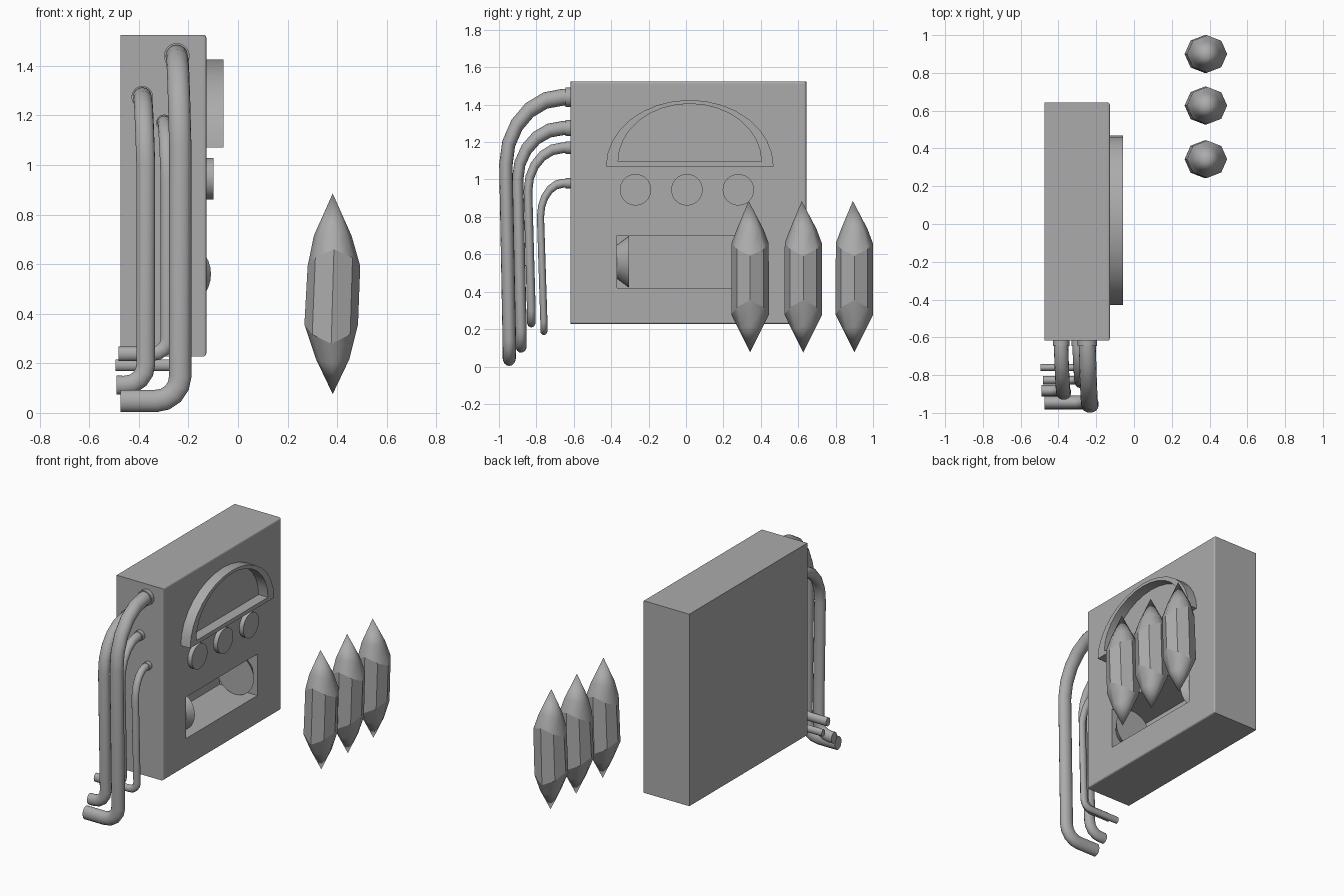
import bpy, bmesh
from math import cos, sin, pi, radians
from mathutils import Matrix, Vector

cube = bpy.data.objects.get("Cube")
if cube:
    bpy.data.objects.remove(cube, do_unlink=True)

SHADE = (0.41, 0.41, 0.41, 1)
grey = bpy.data.materials.new("plain_grey")
grey.use_nodes = True
grey.diffuse_color = SHADE
grey.node_tree.nodes["Principled BSDF"].inputs["Base Color"].default_value = SHADE

FACE_X = -0.128  # panel face of the housing
SIDE_Y = -0.617  # wall carrying the pipes


def select_only(obj):
    bpy.ops.object.select_all(action='DESELECT')
    obj.select_set(True)
    bpy.context.view_layer.objects.active = obj


def add_object(name, bm, smooth=None):
    bmesh.ops.recalc_face_normals(bm, faces=bm.faces[:])
    mesh = bpy.data.meshes.new(name)
    bm.to_mesh(mesh)
    bm.free()
    obj = bpy.data.objects.new(name, mesh)
    bpy.context.collection.objects.link(obj)
    mesh.materials.append(grey)
    if smooth:
        select_only(obj)
        bpy.ops.object.shade_smooth_by_angle(angle=radians(smooth))
    return obj


def box(low, high):
    bm = bmesh.new()
    bmesh.ops.create_cube(bm, size=1)
    low, high = Vector(low), Vector(high)
    for v in bm.verts:
        v.co = (low + high) / 2 + v.co * (high - low)
    return bm


def cylinder(name, centre, axis, r1, r2, depth, sides=32):
    bm = bmesh.new()
    turn = Vector((0, 0, 1)).rotation_difference(Vector(axis)).to_matrix().to_4x4()
    bmesh.ops.create_cone(bm, cap_ends=True, segments=sides, radius1=r1, radius2=r2,
                          depth=depth, matrix=Matrix.Translation(centre) @ turn)
    return add_object(name, bm, 30)


# Housing with a softened front rim and a recessed tray
bm = box((-0.475, SIDE_Y, 0.228), (FACE_X, 0.643, 1.525))
rim = [e for e in bm.edges if all(v.co.x > FACE_X - 0.01 for v in e.verts)]
bmesh.ops.bevel(bm, geom=rim, offset=0.011, segments=3, profile=0.5, affect='EDGES')
housing = add_object("housing", bm)
cutter = add_object("tray_cutter", box((-0.41, -0.37, 0.42), (0, 0.39, 0.70)))
cutter.hide_render = True
cut = housing.modifiers.new("tray", 'BOOLEAN')
cut.operation = 'DIFFERENCE'
cut.object = cutter
cut.solver = 'EXACT'
select_only(housing)
bpy.ops.object.modifier_apply(modifier=cut.name)
bpy.data.objects.remove(cutter, do_unlink=True)

# Flared cups at both ends of the tray
for name, y, way in (("tray_cup_near", -0.3375, 1), ("tray_cup_far", 0.3575, -1)):
    cylinder(name, (-0.248, y, 0.56), (0, way, 0), 0.09, 0.139, 0.065)

# Row of round buttons
for i, y in enumerate((-0.27, 0.005, 0.28)):
    cylinder(f"button_{i + 1}", (FACE_X + 0.01, y, 0.945), (1, 0, 0), 0.084, 0.084, 0.04)


# Half-round gauge frame
def arch(half_width, base, height, steps=16):
    return [(0.02 + half_width * cos(pi * i / steps), base + height * sin(pi * i / steps))
            for i in range(steps + 1)]


bm = bmesh.new()
outer, inner = arch(0.448, 1.07, 0.355), arch(0.383, 1.097, 0.308)
loops = [[bm.verts.new((x, y, z)) for y, z in pts]
         for x, pts in ((FACE_X - 0.01, outer), (-0.058, outer), (-0.058, inner), (FACE_X - 0.01, inner))]
count = len(outer)
for a, b in zip(loops, loops[1:] + loops[:1]):
    for i in range(count):
        j = (i + 1) % count
        bm.faces.new((a[i], a[j], b[j], b[i]))
add_object("gauge_frame", bm, 30)


# Pipes: out of the wall, down, then sideways; slightly flattened front to back
FLAT = 0.8


def pipe(name, x, y, top, bend, bottom, end, r):
    elbow = 2.2 * r
    lean = 0.014
    start = SIDE_Y - 0.04
    path = [(x - lean, SIDE_Y + 0.03, top)]
    for i in range(6):
        a = pi / 2 * i / 5
        path.append((x - lean + lean * i / 5, start + (y - start) * sin(a), bend + (top - bend) * cos(a)))
    low_y = y + 0.018
    for i in range(5):
        a = pi / 2 * i / 4
        path.append((x - elbow * (1 - cos(a)), low_y, bottom + elbow * (1 - sin(a))))
    path.append((end, low_y, bottom))
    curve = bpy.data.curves.new(name, 'CURVE')
    curve.dimensions = '3D'
    curve.bevel_depth = r
    curve.bevel_resolution = 6
    curve.use_fill_caps = True
    spline = curve.splines.new('POLY')
    spline.points.add(len(path) - 1)
    for point, (px, py, pz) in zip(spline.points, path):
        point.co = (px, py / FLAT, pz, 1)
    curve.materials.append(grey)
    obj = bpy.data.objects.new(name, curve)
    obj.scale.y = FLAT
    bpy.context.collection.objects.link(obj)
    select_only(obj)
    bpy.ops.object.convert(target='MESH')
    bpy.ops.object.shade_smooth_by_angle(angle=radians(50))
    # Collar where the pipe meets the wall
    cylinder(name + "_collar", (x - lean, SIDE_Y - 0.008, top), (0, 1, 0), 1.15 * r, 1.15 * r, 0.04, 24)


pipe("pipe_large", -0.233, -0.963, 1.44, 1.08, 0.048, -0.475, 0.045)
pipe("pipe_medium", -0.372, -0.9, 1.275, 1.0, 0.112, -0.49, 0.038)
pipe("pipe_small", -0.283, -0.845, 1.17, 0.94, 0.238, -0.483, 0.029)
pipe("pipe_thin", -0.223, -0.778, 0.98, 0.80, 0.192, -0.495, 0.024)


# Eight-sided crystals: (height, radius, x shift, height change at the x sides)
RINGS = ((0.2, 0.064, 0, 0.015), (0.278, 0.104, -0.006, 0.078),
         (0.66, 0.102, 0.005, -0.068), (0.735, 0.073, 0, -0.02))


def crystal(name, y):
    bm = bmesh.new()
    low = bm.verts.new((0.382, y, 0.076))
    high = bm.verts.new((0.382, y - 0.008, 0.885))
    rings = []
    for z, r, shift, tilt in RINGS:
        angles = [pi / 4 * i for i in range(8)]
        rings.append([bm.verts.new((0.382 + shift + 1.04 * r * cos(a), y + 0.97 * r * sin(a),
                                    z + tilt * cos(a) ** 2)) for a in angles])
    # Smooth points, flat shaft faces
    for i in range(8):
        j = (i + 1) % 8
        bm.faces.new((low, rings[0][j], rings[0][i])).smooth = True
        bm.faces.new((high, rings[-1][i], rings[-1][j])).smooth = True
        for k, (a, b) in enumerate(zip(rings, rings[1:])):
            bm.faces.new((a[i], a[j], b[j], b[i])).smooth = k != 1
    for e in bm.edges:
        if any(not f.smooth for f in e.link_faces):
            e.smooth = False
    add_object(name, bm)


for i, y in enumerate((0.343, 0.627, 0.9)):
    crystal(f"crystal_{i + 1}", y)
